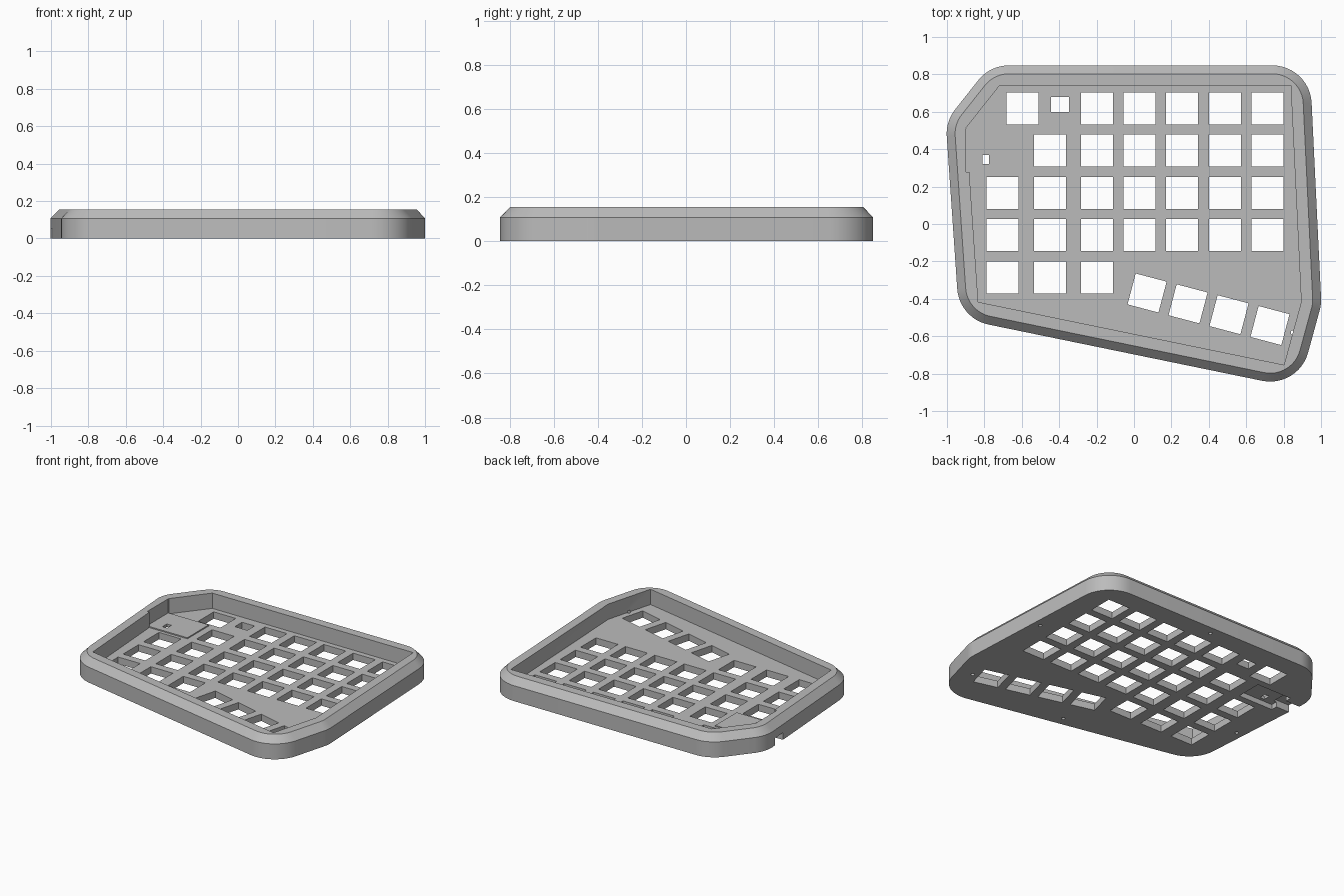
import bpy, bmesh
from math import atan2, cos, sin, pi, radians
from mathutils import Vector, Matrix

if "Cube" in bpy.data.objects:
    bpy.data.objects.remove(bpy.data.objects["Cube"], do_unlink=True)

grey = bpy.data.materials.new("plain grey")
grey.use_nodes = True
grey.diffuse_color = (0.5, 0.5, 0.5, 1)
grey.node_tree.nodes["Principled BSDF"].inputs["Base Color"].default_value = (0.5, 0.5, 0.5, 1)

# Floor outline inside the rim, counter-clockwise
INNER = [Vector(p) for p in [(-0.718, 0.741), (-0.897, 0.515), (-0.833, -0.417),
                             (0.802, -0.753), (0.894, -0.417), (0.838, 0.741)]]
RIM, RADIUS, ARC = 0.107, 0.21, 12
FLOOR, SHOULDER, TOP, BEVEL = 0.048, 0.108, 0.155, 0.045
PLATE_TOP = 0.056


def rounded_outline(inset):
    """Outline offset outwards from the floor, with filleted corners."""
    points = []
    for i, corner in enumerate(INNER):
        a = corner - INNER[i - 1]
        b = INNER[(i + 1) % len(INNER)] - corner
        n0, n1 = Vector((a.y, -a.x)).normalized(), Vector((b.y, -b.x)).normalized()
        centre = corner + (n0 + n1) * (RIM - RADIUS) / (1 + n0.dot(n1))
        start = atan2(n0.y, n0.x)
        sweep = (atan2(n1.y, n1.x) - start) % (2 * pi)
        for k in range(ARC + 1):
            t = start + sweep * k / ARC
            points.append(centre + Vector((cos(t), sin(t))) * (RADIUS - inset))
    return points


def loft(bm, layers):
    """Closed solid through a stack of (outline, z) layers."""
    rings = [[bm.verts.new((p.x, p.y, z)) for p in outline] for outline, z in layers]
    n = len(rings[0])
    bm.faces.new(rings[0][::-1])
    bm.faces.new(rings[-1])
    for low, high in zip(rings, rings[1:]):
        for i in range(n):
            j = (i + 1) % n
            bm.faces.new((low[i], low[j], high[j], high[i]))


def box(bm, x, y, z, turn=0):
    """Box from (min, max) ranges, turned about its own centre."""
    ranges = (x, y, z)
    centre = Vector([(a + b) / 2 for a, b in ranges])
    size = [b - a for a, b in ranges]
    bmesh.ops.create_cube(bm, size=1, matrix=Matrix.Translation(centre)
                          @ Matrix.Rotation(turn, 4, 'Z') @ Matrix.Diagonal((*size, 1)))


def make(name, bm):
    mesh = bpy.data.meshes.new(name)
    bm.to_mesh(mesh)
    bm.free()
    mesh.materials.append(grey)
    obj = bpy.data.objects.new(name, mesh)
    bpy.context.collection.objects.link(obj)
    return obj


def combine(target, bm, operation='DIFFERENCE'):
    """Apply a boolean with a temporary tool solid."""
    tool = make("tool", bm)
    tool.hide_render = True
    mod = target.modifiers.new("cut", 'BOOLEAN')
    mod.operation, mod.solver, mod.object = operation, 'EXACT', tool
    bpy.context.view_layer.objects.active = target
    bpy.ops.object.modifier_apply(modifier=mod.name)
    bpy.data.objects.remove(tool, do_unlink=True)


# Case body with bevelled top edge
bm = bmesh.new()
loft(bm, [(rounded_outline(0), 0), (rounded_outline(0), SHOULDER), (rounded_outline(BEVEL), TOP)])
case = make("keyboard_case", bm)

# Cavity above the switch plate
bm = bmesh.new()
loft(bm, [(INNER, FLOOR), (INNER, TOP + 0.1)])
combine(case, bm)

# Raised cover over the controller bay, with clearance above it
bm = bmesh.new()
box(bm, (-0.902, -0.585), (0.275, 0.512), (0.02, PLATE_TOP))
combine(case, bm, 'UNION')
bm = bmesh.new()
box(bm, (-0.898, -0.6), (0.277, 0.51), (PLATE_TOP, TOP + 0.1))
combine(case, bm)

# Controller bay underneath and the cable port through the side wall
bm = bmesh.new()
box(bm, (-0.89, -0.62), (0.3, 0.485), (-0.1, 0.036))
combine(case, bm)
bm = bmesh.new()
box(bm, (-1.1, -0.87), (0.345, 0.44), (-0.1, 0.05))
combine(case, bm)

# Switch openings: straight rows, then the turned thumb row
bm = bmesh.new()
THROUGH, HALF = (-0.1, 0.09), 0.0855


def switch(x, y, turn=0):
    box(bm, (x - HALF, x + HALF), (y - HALF, y + HALF), THROUGH, turn)


main = [-0.198 + 0.2278 * i for i in range(5)]
rows = [[-0.595] + main, [-0.45] + main, [-0.703, -0.45] + main,
        [-0.703, -0.45] + main, [-0.703, -0.45, -0.198]]
for r, columns in enumerate(rows):
    for x in columns:
        switch(x, 0.618 - 0.2258 * r)
for i in range(4):
    switch(0.07 + 0.219 * i, -0.369 - 0.058 * i, radians(-14.8))

# Small socket opening and the button hole in the cover
box(bm, (-0.444, -0.347), (0.599, 0.679), THROUGH)
box(bm, (-0.81, -0.775), (0.321, 0.37), THROUGH)

# Blind screw holes under the rim
for x, y in [(0.03, 0.79), (0.92, 0.17), (0.85, -0.58), (0.05, -0.64), (-0.91, -0.07)]:
    bmesh.ops.create_cone(bm, cap_ends=True, segments=16, radius1=0.012, radius2=0.012,
                          depth=0.12, matrix=Matrix.Translation((x, y, 0)))
combine(case, bm)

# Smooth rounded corners, crisp edges elsewhere
bpy.ops.object.select_all(action='DESELECT')
case.select_set(True)
bpy.context.view_layer.objects.active = case
bpy.ops.object.shade_smooth_by_angle(angle=radians(30))
